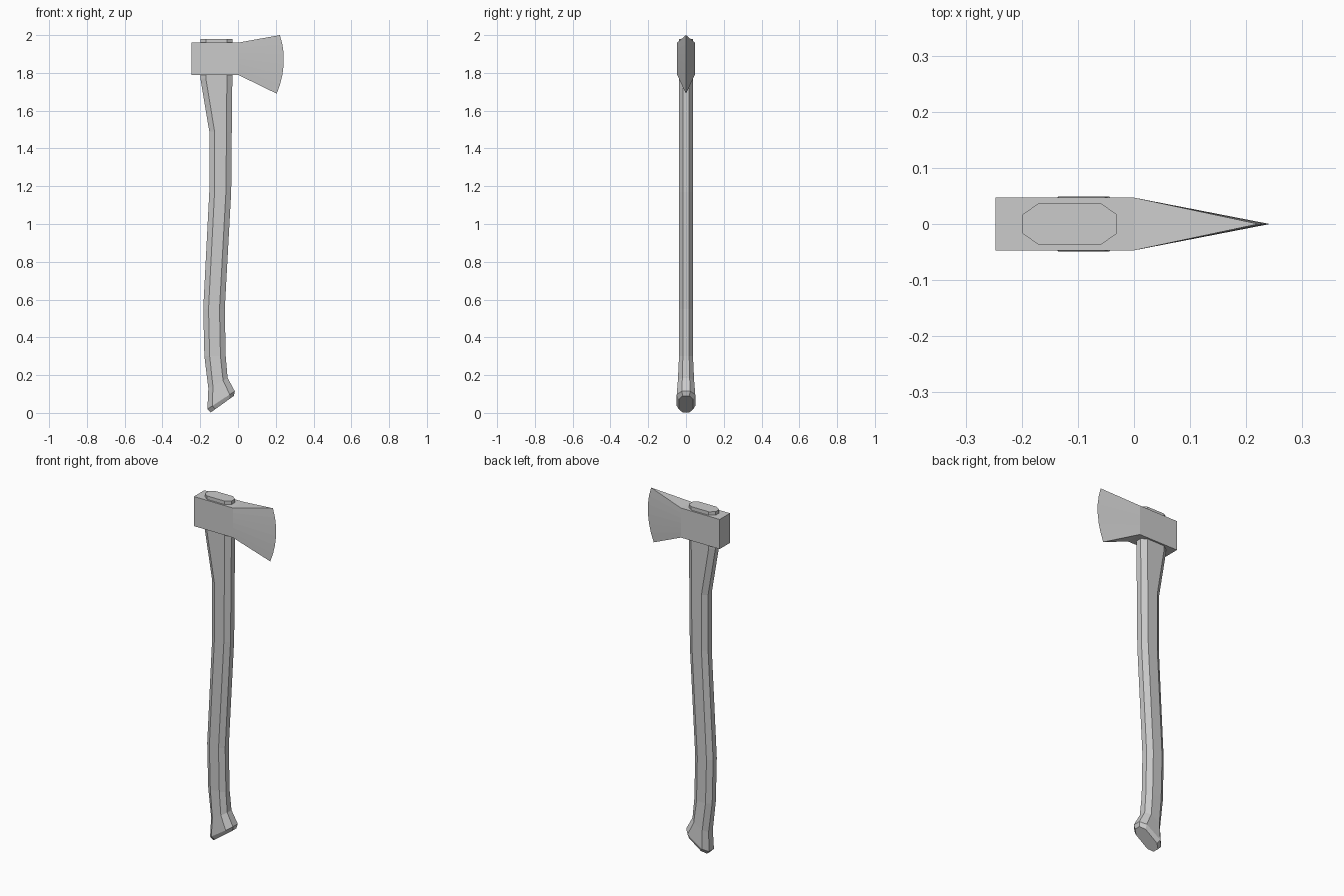
import bpy
import bmesh

if "Cube" in bpy.data.objects:
    bpy.data.objects.remove(bpy.data.objects["Cube"])


def loft(name, rings, caps):
    """Skin a stack of rings (bottom to top); caps lists the ring indices of each end face."""
    bm = bmesh.new()
    rows = [[bm.verts.new(p) for p in ring] for ring in rings]
    n = len(rows[0])
    for low, high in zip(rows, rows[1:]):
        for i in range(n):
            j = (i + 1) % n
            bm.faces.new((low[i], low[j], high[j], high[i]))
    for row in (rows[0], rows[-1]):
        for cap in caps:
            bm.faces.new([row[i] for i in cap])
    bmesh.ops.recalc_face_normals(bm, faces=bm.faces)
    mesh = bpy.data.meshes.new(name)
    bm.to_mesh(mesh)
    bm.free()
    obj = bpy.data.objects.new(name, mesh)
    bpy.context.collection.objects.link(obj)
    return obj


def octagon(xl, zl, xr, zr, hy, cut):
    """Chamfered section spanning the line from (xl, zl) to (xr, zr)."""
    def at(t, y):
        return (xl + (xr - xl) * t, y, zl + (zr - zl) * t)
    c = cut / (xr - xl)
    s = hy * 0.45
    return [at(0, -s), at(c, -hy), at(1 - c, -hy), at(1, -s),
            at(1, s), at(1 - c, hy), at(c, hy), at(0, s)]


# Handle: left x, z, right x, z, half thickness, chamfer
sections = [
    (-0.145, 0.002, -0.022, 0.090, 0.038, 0.024),
    (-0.162, 0.020, -0.017, 0.115, 0.049, 0.027),
    (-0.157, 0.130, -0.055, 0.185, 0.043, 0.024),
    (-0.178, 0.300, -0.065, 0.300, 0.037, 0.028),
    (-0.184, 0.550, -0.070, 0.550, 0.037, 0.028),
    (-0.152, 1.170, -0.036, 1.170, 0.037, 0.028),
    (-0.152, 1.490, -0.033, 1.490, 0.037, 0.028),
    (-0.199, 1.770, -0.030, 1.770, 0.037, 0.029),
    (-0.199, 1.980, -0.030, 1.980, 0.037, 0.029),
]
loft("handle", [octagon(*s) for s in sections], [range(8)])

# Axe head: square poll block tapering to a curved cutting edge
edge = [(0.205, 1.69), (0.223, 1.74), (0.235, 1.79), (0.242, 1.845),
        (0.242, 1.90), (0.235, 1.95), (0.222, 2.00)]
half = 0.047
rings = []
for i, (ex, ez) in enumerate(edge):
    z = 1.79 + 0.17 * i / (len(edge) - 1)
    rings.append([(-0.247, -half, z), (0, -half, z), (ex, 0, ez),
                  (0, half, z), (-0.247, half, z)])
loft("axe_head", rings, [(0, 1, 3, 4), (1, 2, 3)])
